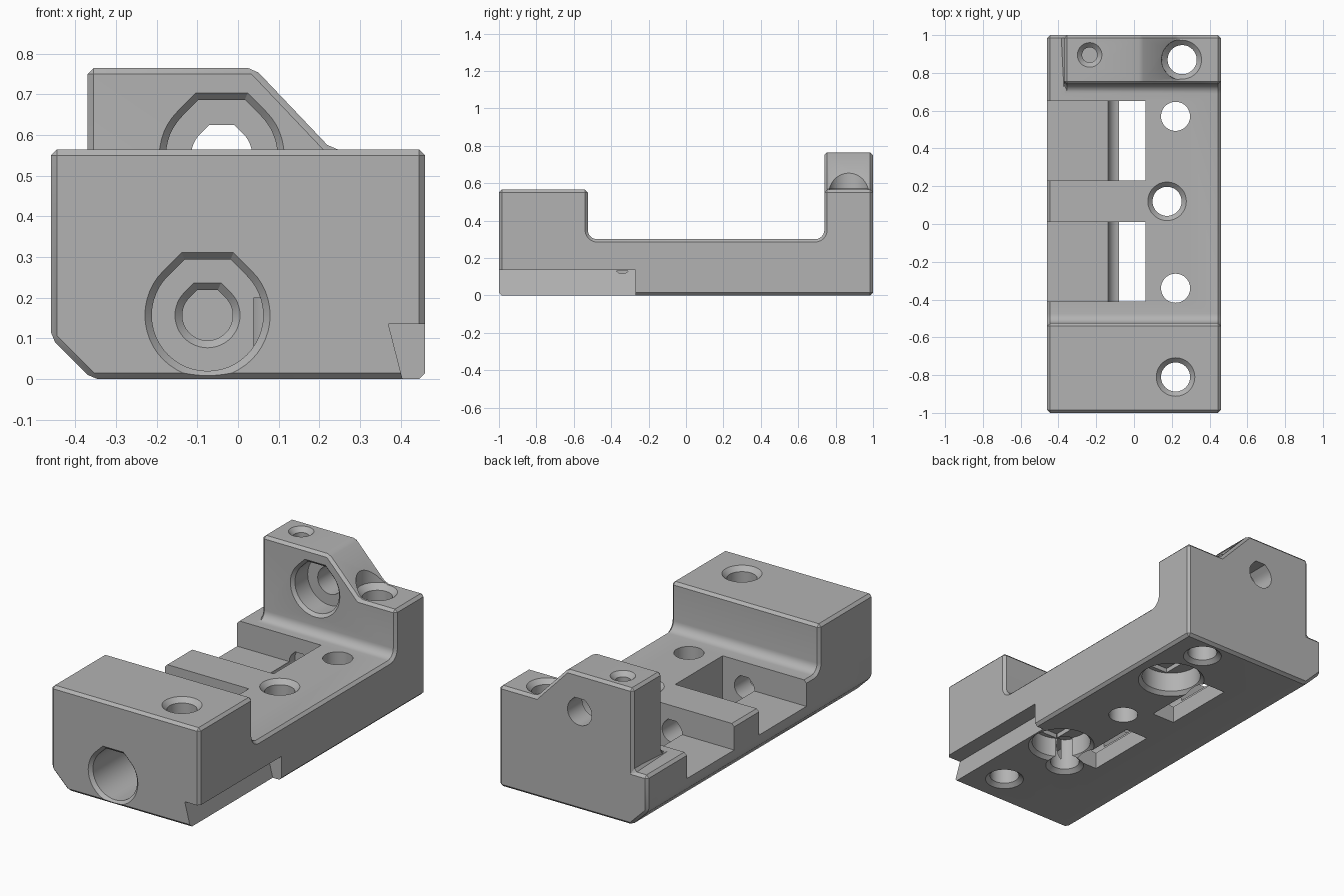
import bpy, bmesh, math
from mathutils import Vector

cube = bpy.data.objects.get("Cube")
if cube:
    bpy.data.objects.remove(cube)

grey = bpy.data.materials.new("mid grey")
grey.use_nodes = True
colour = (0.45, 0.45, 0.45, 1)
grey.diffuse_color = colour
grey.node_tree.nodes["Principled BSDF"].inputs["Base Color"].default_value = colour


def loft(name, rings):
    """Closed solid through a list of matching point rings."""
    bm = bmesh.new()
    loops = [[bm.verts.new(p) for p in ring] for ring in rings]
    n = len(loops[0])
    for a, b in zip(loops, loops[1:]):
        for i in range(n):
            j = (i + 1) % n
            bm.faces.new((a[i], a[j], b[j], b[i]))
    bm.faces.new(loops[0])
    bm.faces.new(loops[-1])
    bmesh.ops.recalc_face_normals(bm, faces=bm.faces)
    mesh = bpy.data.meshes.new(name)
    bm.to_mesh(mesh)
    bm.free()
    mesh.materials.append(grey)
    obj = bpy.data.objects.new(name, mesh)
    bpy.context.collection.objects.link(obj)
    return obj


def prism(name, axis, points, start, end):
    """Extrude a profile along x (points are y, z) or y (points are x, z)."""
    place = (lambda a, b, t: (t, a, b)) if axis == "x" else (lambda a, b, t: (a, t, b))
    return loft(name, [[place(a, b, t) for a, b in points] for t in (start, end)])


def box(name, x0, x1, y0, y1, z0, z1):
    return prism(name, "y", [(x0, z0), (x1, z0), (x1, z1), (x0, z1)], y0, y1)


def upright_hole(x, y, steps):
    """Stepped round hole; steps are (height, radius)."""
    turn = [2 * math.pi * i / 48 for i in range(48)]
    return loft("hole_cutter", [[(x + r * math.cos(a), y + r * math.sin(a), z) for a in turn]
                                for z, r in steps])


def flat_top_bore(x, z, steps):
    """Stepped lengthwise bore with a three-sided roof; steps are (depth, radius)."""
    turn = [math.radians(135 + 270 * i / 36) for i in range(37)]
    shape = [(math.cos(a), math.sin(a)) for a in turn]
    k = math.tan(math.pi / 8)
    shape += [(k, 1), (-k, 1)]
    return loft("bore_cutter", [[(x + r * u, y, z + r * v) for u, v in shape] for y, r in steps])


def apply(obj, modifier):
    bpy.context.view_layer.objects.active = obj
    bpy.ops.object.modifier_apply(modifier=modifier.name)


def cut(obj, cutter):
    cutter.hide_render = True
    m = obj.modifiers.new("cut", "BOOLEAN")
    m.operation, m.solver, m.object = "DIFFERENCE", "EXACT", cutter
    apply(obj, m)
    bpy.data.objects.remove(cutter)


# Body: side profile with coves where the floor meets the end blocks
floor, cove = 0.30, 0.05
front_wall, back_wall = -0.525, 0.74


def cove_points(cy, first):
    return [(cy + cove * math.cos(math.radians(first + 15 * i)),
             floor + cove + cove * math.sin(math.radians(first + 15 * i))) for i in range(7)]


profile = [(-1, 0), (-1, 0.565), (front_wall, 0.565)]
profile += cove_points(front_wall + cove, 180)
profile += cove_points(back_wall - cove, 270)
profile += [(back_wall, 0.765), (1, 0.765), (1, 0)]
body = prism("clamp_body", "x", profile, -0.46, 0.46)

# Tower slope, rear ledge and lower corner
cut(body, prism("slope_cutter", "y", [(0.04, 0.765), (0.23, 0.565), (0.6, 0.565),
                                      (0.6, 0.9), (0.04, 0.9)], 0.6, 1.2))
cut(body, box("ledge_cutter", -0.6, -0.37, 0.6, 1.2, floor, 0.9))
cut(body, prism("corner_cutter", "y", [(-0.56, 0.2), (-0.26, -0.1), (-0.56, -0.1)], -1.2, 1.2))

# Small chamfer on the outer edges
bevel = body.modifiers.new("chamfer", "BEVEL")
bevel.width, bevel.segments = 0.015, 1
bevel.limit_method, bevel.angle_limit = "ANGLE", math.radians(40)
bevel.use_clamp_overlap = False
apply(body, bevel)

# Dovetail groove on one side
cut(body, prism("groove_cutter", "y", [(0.37, 0.135), (0.6, 0.135), (0.6, -0.08),
                                       (0.425, -0.08)], -1.2, -0.27))

# Open pockets with through slots
for y0, y1 in ((-0.41, 0.01), (0.23, 0.65)):
    cut(body, box("pocket_cutter", -0.6, 0.06, y0, y1, 0.155, 0.4))
    cut(body, box("slot_cutter", -0.08, 0.06, y0, y1, -0.1, 0.2))

# Lengthwise bores
cut(body, flat_top_bore(-0.075, 0.157, [(-1.02, 0.173), (-0.982, 0.137), (-0.56, 0.137),
                                        (-0.56, 0.08), (-0.542, 0.062), (0.7, 0.062)]))
cut(body, flat_top_bore(-0.04, 0.55, [(0.72, 0.173), (0.757, 0.137), (0.87, 0.137),
                                      (0.87, 0.075), (1.1, 0.075)]))

# Upright screw holes
foot = [(-0.02, 0.125), (0.02, 0.077)]
cut(body, upright_hole(0.255, 0.87, foot + [(0.54, 0.077), (0.57, 0.108), (0.9, 0.112)]))
cut(body, upright_hole(0.22, -0.81, foot + [(0.54, 0.077), (0.585, 0.122)]))
cut(body, upright_hole(0.175, 0.12, [(-0.1, 0.077), (0.275, 0.077), (0.32, 0.122)]))
cut(body, upright_hole(-0.235, 0.895, [(0.5, 0.04), (0.74, 0.04), (0.785, 0.085)]))
cut(body, upright_hole(0.07, -0.49, foot + [(0.2, 0.077)]))

# Recessed screw seats underneath, with a bridging slot
for y in (-0.34, 0.57):
    cut(body, upright_hole(0.22, y, [(-0.02, 0.195), (0.02, 0.155), (0.13, 0.155),
                                     (0.13, 0.077), (0.4, 0.077)]))
    cut(body, box("bridge_cutter", 0.143, 0.297, y - 0.13, y + 0.13, 0.1, 0.155))

bpy.ops.object.select_all(action="DESELECT")
body.select_set(True)
bpy.context.view_layer.objects.active = body
bpy.ops.object.shade_smooth_by_angle(angle=math.radians(30))
